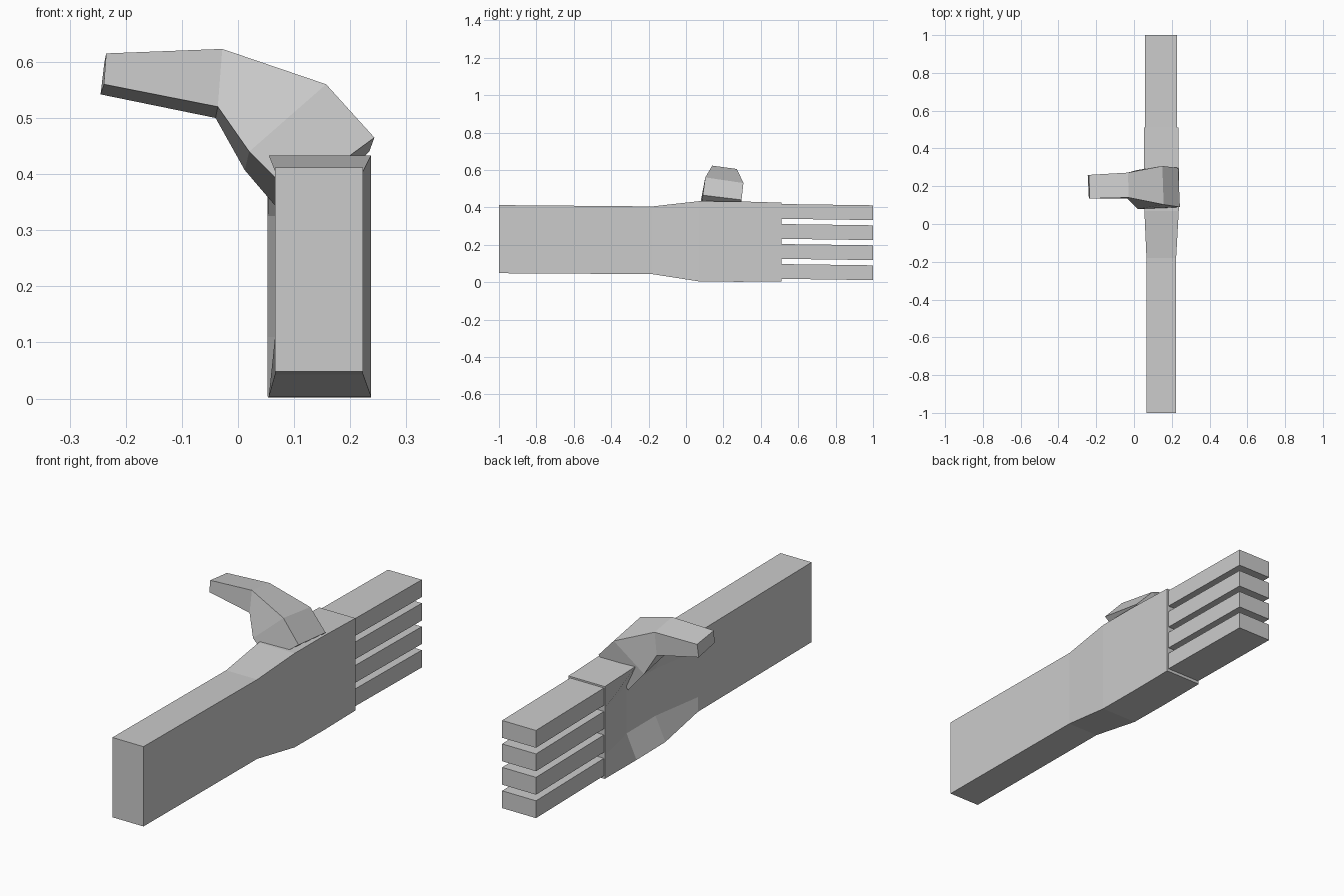
import bpy, bmesh

if "Cube" in bpy.data.objects:
    bpy.data.objects.remove(bpy.data.objects["Cube"])

grey = bpy.data.materials.new("plain grey")
grey.diffuse_color = (0.6, 0.6, 0.6, 1)
grey.use_nodes = True
grey.node_tree.nodes["Principled BSDF"].inputs["Base Color"].default_value = grey.diffuse_color


def loft(name, rings):
    """Skin a list of equal-length closed rings and cap both ends."""
    bm = bmesh.new()
    rows = [[bm.verts.new(p) for p in ring] for ring in rings]
    n = len(rows[0])
    for a, b in zip(rows, rows[1:]):
        for i in range(n):
            j = (i + 1) % n
            bm.faces.new((a[i], a[j], b[j], b[i]))
    bm.faces.new(rows[0])
    bm.faces.new(rows[-1])
    bmesh.ops.recalc_face_normals(bm, faces=bm.faces)
    mesh = bpy.data.meshes.new(name)
    bm.to_mesh(mesh)
    bm.free()
    mesh.materials.append(grey)
    obj = bpy.data.objects.new(name, mesh)
    bpy.context.collection.objects.link(obj)
    return obj


def arm_ring(y, x0, x1, z0, z1, hollow):
    """Rectangle whose inner side can be pushed in to form the palm."""
    inner = [(x0 + hollow, y, z) for z in (0.325, 0.22, 0.11)]
    return [(x0, y, z0), (x1, y, z0), (x1, y, z1), (x0, y, z1)] + inner


# Forearm, wrist and hollow palm
loft("forearm_and_palm", [
    arm_ring(-1.00, 0.066, 0.223, 0.048, 0.412, 0),
    arm_ring(-0.18, 0.066, 0.223, 0.043, 0.405, 0),
    arm_ring(0.07, 0.055, 0.237, 0.004, 0.433, 0.05),
    arm_ring(0.28, 0.054, 0.237, 0.002, 0.432, 0.05),
    arm_ring(0.51, 0.053, 0.236, 0.004, 0.425, 0),
])

# Four straight fingers
for k in range(4):
    z = 0.018 + 0.107 * k
    loft(f"finger_{k + 1}", [
        [(0.057, y, b), (0.228, y, b), (0.228, y, b + 0.079), (0.057, y, b + 0.079)]
        for y, b in ((0.49, z), (1.0, z - 0.007))
    ])

# Bent thumb: front bottom, front top, back top, back bottom of each section
loft("thumb", [
    [(-0.239, 0.135, 0.560), (-0.235, 0.135, 0.615), (-0.238, 0.260, 0.600), (-0.245, 0.258, 0.542)],
    [(-0.036, 0.135, 0.520), (-0.028, 0.140, 0.623), (-0.032, 0.272, 0.605), (-0.040, 0.268, 0.500)],
    [(0.020, 0.080, 0.440), (0.157, 0.103, 0.560), (0.150, 0.307, 0.530), (0.012, 0.285, 0.407)],
    [(0.100, 0.080, 0.360), (0.243, 0.090, 0.465), (0.234, 0.297, 0.440), (0.095, 0.280, 0.310)],
])
